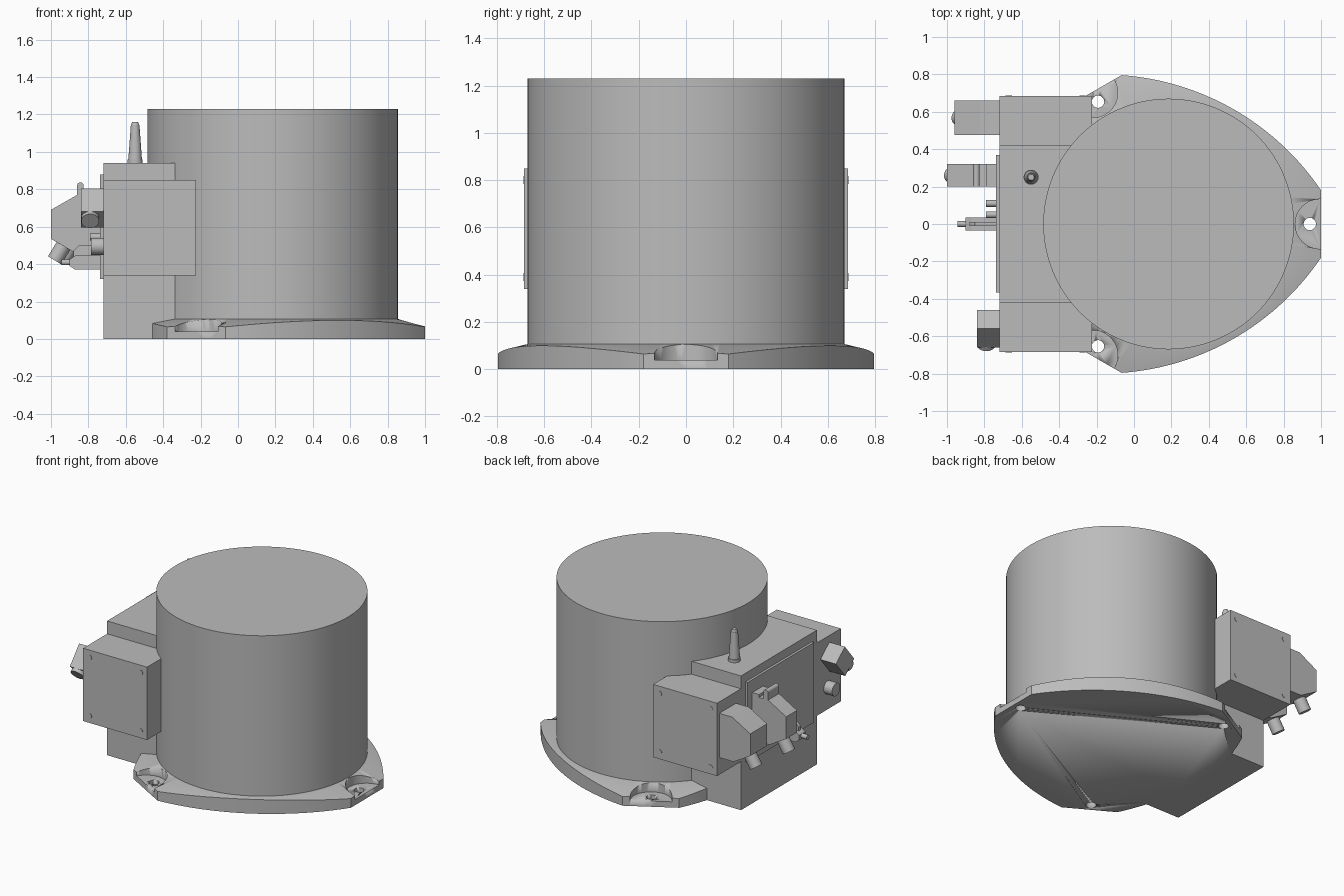
import bpy, bmesh
from math import pi, sin, cos, radians, hypot, sqrt
from mathutils import Vector, Matrix

cube = bpy.data.objects.get("Cube")
if cube:
    bpy.data.objects.remove(cube, do_unlink=True)

grey = bpy.data.materials.new("plain grey")
grey.use_nodes = True
grey.diffuse_color = (0.5, 0.5, 0.5, 1)
grey.node_tree.nodes["Principled BSDF"].inputs["Base Color"].default_value = (0.5, 0.5, 0.5, 1)

CX, R = 0.185, 0.67          # drum axis and radius


def finish(name, bm, smooth=True):
    bmesh.ops.recalc_face_normals(bm, faces=bm.faces)
    mesh = bpy.data.meshes.new(name)
    bm.to_mesh(mesh)
    bm.free()
    mesh.materials.append(grey)
    ob = bpy.data.objects.new(name, mesh)
    bpy.context.scene.collection.objects.link(ob)
    if smooth:
        bpy.ops.object.select_all(action='DESELECT')
        ob.select_set(True)
        bpy.context.view_layer.objects.active = ob
        bpy.ops.object.shade_smooth_by_angle(angle=radians(30))
    return ob


def box(name, x, y, z, rot=0):
    """Box from its x, y and z ranges, turned about its own x axis."""
    bm = bmesh.new()
    mid = Vector([sum(r) / 2 for r in (x, y, z)])
    size = [r[1] - r[0] for r in (x, y, z)]
    bmesh.ops.create_cube(bm, size=1, matrix=Matrix.Translation(mid)
                          @ Matrix.Rotation(rot, 4, 'X') @ Matrix.Diagonal((*size, 1)))
    return finish(name, bm, False)


def rod(name, a, b, r1, r2=None, sides=32):
    """Round bar from point a to point b."""
    a, b = Vector(a), Vector(b)
    turn = (b - a).to_track_quat('Z', 'Y').to_matrix().to_4x4()
    bm = bmesh.new()
    bmesh.ops.create_cone(bm, cap_ends=True, segments=sides, radius1=r1,
                          radius2=r1 if r2 is None else r2, depth=(b - a).length,
                          matrix=Matrix.Translation((a + b) / 2) @ turn)
    return finish(name, bm)


def extrude_xz(name, pts, y0, y1):
    """Side profile in x and z, extruded along y."""
    bm = bmesh.new()
    face = bm.faces.new([bm.verts.new((x, y0, z)) for x, z in pts])
    new = bmesh.ops.extrude_face_region(bm, geom=[face])["geom"]
    bmesh.ops.translate(bm, vec=(0, y1 - y0, 0),
                        verts=[v for v in new if isinstance(v, bmesh.types.BMVert)])
    return finish(name, bm, False)


def cut(ob, cutter):
    cutter.hide_render = True
    cutter.hide_viewport = True
    mod = ob.modifiers.new("cut", 'BOOLEAN')
    mod.operation, mod.solver, mod.object = 'DIFFERENCE', 'EXACT', cutter


# Drum
rod("drum", (CX, 0, 0.02), (CX, 0, 1.23), R, sides=128)

# Flange: three shallow arcs joined by straight truncated corners
corner = Vector((1 - CX, 0.18))
other = Matrix.Rotation(radians(120), 2) @ Vector((corner.x, -0.18))
chord = (other - corner) / 2
sag = 0.705 - ((corner + other) / 2).length
arc_r = (chord.length ** 2 + sag ** 2) / (2 * sag)
out = Vector((cos(pi / 3), sin(pi / 3)))
centre = out * (0.705 - arc_r)
start = (corner - centre).angle_signed(out)
sweep = abs(start)
outline = []
for k in range(3):
    for i in range(33):
        t = pi / 3 - sweep + 2 * sweep * i / 32
        p = centre + arc_r * Vector((cos(t), sin(t)))
        outline.append(Matrix.Rotation(k * radians(120), 2) @ p)
    for i in range(1, 8):     # straight corner edge
        p = Vector((corner.x, -0.18 + 0.36 * i / 8))
        outline.append(Matrix.Rotation((k + 1) * radians(120), 2) @ p)
bm = bmesh.new()
rings = []
for kind in range(3):
    ring = []
    for p in outline:
        q = p.normalized() * (R - 0.01) if kind == 2 else p
        z = 0 if kind == 0 else 0.109 - 0.27 * max(0, q.length - R)
        ring.append(bm.verts.new((q.x + CX, q.y, z)))
    rings.append(ring)
n = len(outline)
for lo, hi in zip(rings, rings[1:]):
    for i in range(n):
        j = (i + 1) % n
        bm.faces.new((lo[i], lo[j], hi[j], hi[i]))
bm.faces.new(rings[0])
bm.faces.new(rings[2])
flange = finish("mounting_flange", bm)

# Counterbored bolt holes at the three corners
for k in range(3):
    def at(d, z):
        return (CX + d * cos(k * 2 * pi / 3), d * sin(k * 2 * pi / 3), z)
    cut(flange, rod("pocket_cutter", at(0.81, 0.04), at(0.81, 0.3), 0.133, sides=48))
    cut(flange, rod("hole_cutter", at(0.755, -0.1), at(0.755, 0.3), 0.033))

# Connector housing with a box on either side
box("connector_housing", (-0.72, -0.3), (-0.42, 0.42), (0, 0.94))
box("rear_panel", (-0.737, -0.72), (-0.365, 0.37), (0.32, 0.88))
for s, side in ((-1, "right"), (1, "left")):
    y0, y1 = sorted((s * 0.4, s * 0.685))
    box(side + "_box", (-0.72, -0.225), (y0, y1), (0.34, 0.85))
    for x in (-0.67, -0.275):
        for z in (0.39, 0.8):
            rod(side + "_cover_screw", (x, s * 0.68, z), (x, s * 0.688, z), 0.017)

# Antenna
rod("antenna_collar", (-0.55, 0.25, 0.94), (-0.55, 0.25, 0.96), 0.04)
rod("antenna", (-0.55, 0.25, 0.95), (-0.55, 0.25, 1.145), 0.037, 0.023)
rod("antenna_tip", (-0.55, 0.25, 1.145), (-0.55, 0.25, 1.16), 0.021, 0.016)

# Two hooded plugs with angled cable glands
for name, end, y0, y1 in (("left_plug", -0.96, 0.475, 0.66), ("centre_plug", -1.0, 0.2, 0.32)):
    mid = (y0 + y1) / 2
    extrude_xz(name, [(-0.715, 0.77), (end + 0.14, 0.77), (end, 0.69), (end, 0.535),
                      (end + 0.13, 0.46), (-0.715, 0.46)], y0, y1)
    rod(name + "_gland", (end + 0.075, mid, 0.51), (end + 0.02, mid, 0.42), 0.042)
box("plug_base", (-0.79, -0.73), (0.2, 0.32), (0.45, 0.79))
box("locking_lever", (-0.86, -0.825), (0.2, 0.32), (0.74, 0.82))
rod("lever_top", (-0.8425, 0.2, 0.82), (-0.8425, 0.32, 0.82), 0.0175)

# Tilted elbow connector and round plug on the right box
box("elbow_body", (-0.84, -0.715), (-0.625, -0.495), (0.62, 0.78), radians(-40))
rod("elbow_barrel", (-0.79, -0.58, 0.685), (-0.79, -0.65, 0.63), 0.048)
rod("round_plug", (-0.785, -0.54, 0.495), (-0.715, -0.54, 0.495), 0.045)

# Small cable plug and coaxial sockets on the panel
extrude_xz("cable_plug", [(-0.73, 0.445), (-0.87, 0.445), (-0.9, 0.425), (-0.9, 0.39),
                          (-0.87, 0.37), (-0.73, 0.37)], -0.035, 0.035)
rod("cable_tip", (-0.945, 0, 0.41), (-0.89, 0, 0.41), 0.016)
extrude_xz("plug_latch", [(-0.73, 0.5), (-0.85, 0.5), (-0.88, 0.47), (-0.88, 0.44),
                          (-0.73, 0.44)], -0.012, 0.012)
for y in (0.05, 0.11):
    rod("coaxial_socket", (-0.79, y, 0.545), (-0.73, y, 0.545), 0.018)
